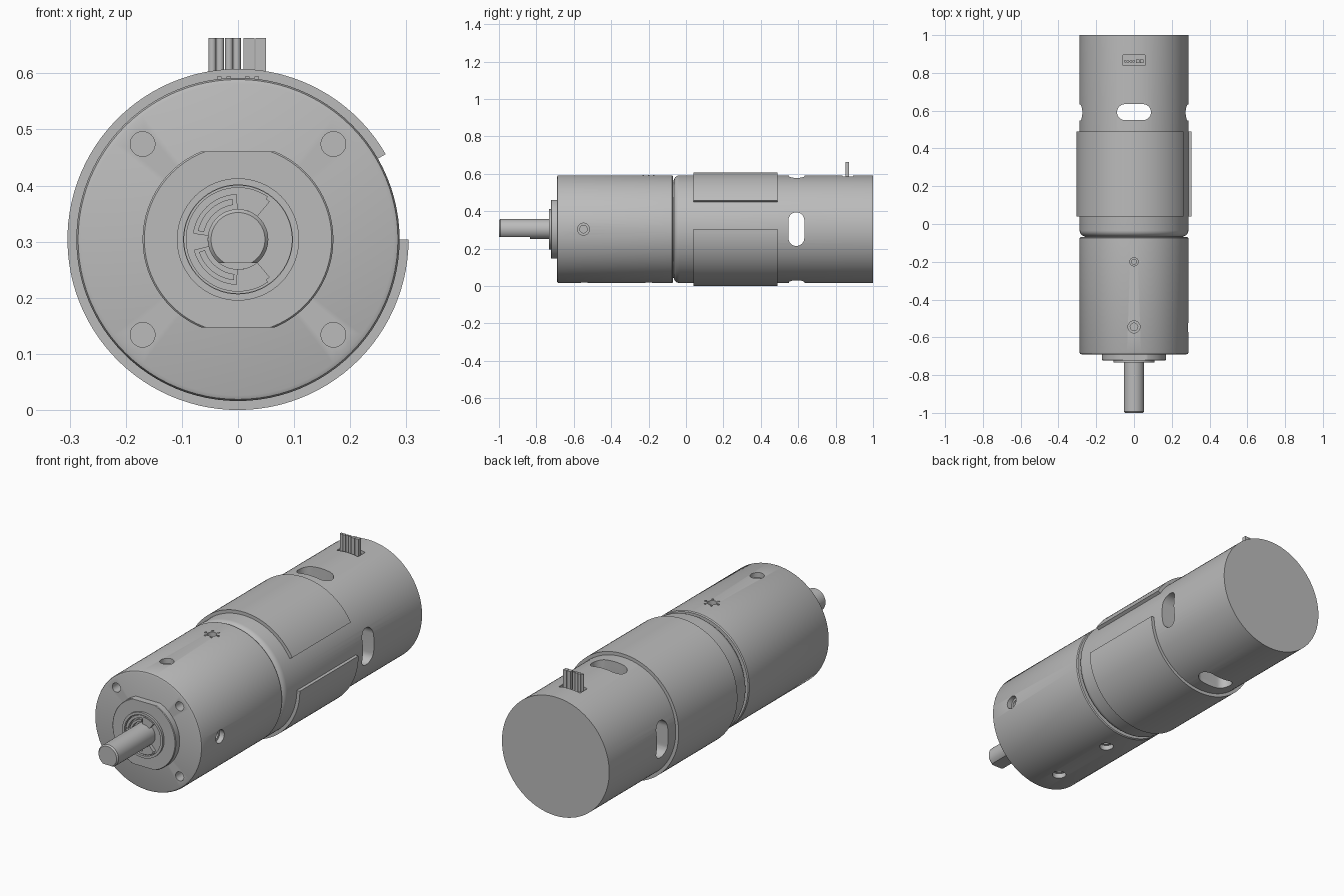
import bpy, bmesh
from math import cos, sin, pi, radians
from mathutils import Matrix, Vector

AXIS_Z = 0.304   # height of the motor axis
R = 0.288        # body radius

cube = bpy.data.objects.get("Cube")
if cube:
    bpy.data.objects.remove(cube, do_unlink=True)

metal = bpy.data.materials.new("grey metal")
metal.use_nodes = True
metal.diffuse_color = (0.5, 0.5, 0.5, 1)
metal.node_tree.nodes["Principled BSDF"].inputs["Base Color"].default_value = (0.5, 0.5, 0.5, 1)


def make(name, bm):
    bmesh.ops.remove_doubles(bm, verts=bm.verts, dist=1e-5)
    bmesh.ops.recalc_face_normals(bm, faces=bm.faces)
    mesh = bpy.data.meshes.new(name)
    bm.to_mesh(mesh)
    bm.free()
    mesh.materials.append(metal)
    ob = bpy.data.objects.new(name, mesh)
    bpy.context.collection.objects.link(ob)
    return ob


def lathe(name, profile, a0=0, a1=360, steps=96):
    """Revolve a closed (radius, y) loop about the motor axis."""
    bm = bmesh.new()
    full = a1 - a0 == 360
    count = steps if full else steps + 1
    rings = []
    for i in range(count):
        a = radians(a0 + (a1 - a0) * i / steps)
        rings.append([bm.verts.new((r * cos(a), y, AXIS_Z + r * sin(a))) for r, y in profile])
    n = len(profile)
    for i in range(steps):
        p, q = rings[i], rings[(i + 1) % count]
        for j in range(n):
            k = (j + 1) % n
            if profile[j][0] + profile[k][0] > 0:
                bm.faces.new((p[j], p[k], q[k], q[j]))
    if not full:
        bm.faces.new(rings[0])
        bm.faces.new(rings[-1])
    return make(name, bm)


def band(name, r0, r1, y0, y1, a0=0, a1=360, steps=48):
    return lathe(name, [(r0, y0), (r1, y0), (r1, y1), (r0, y1)], a0, a1, steps)


def cylinder(name, centre, direction, r, depth, segments=32):
    bm = bmesh.new()
    turn = Vector(direction).to_track_quat('Z', 'Y').to_matrix().to_4x4()
    bmesh.ops.create_cone(bm, cap_ends=True, segments=segments, radius1=r, radius2=r,
                          depth=depth, matrix=Matrix.Translation(centre) @ turn)
    return make(name, bm)


def box(name, centre, size):
    bm = bmesh.new()
    bmesh.ops.create_cube(bm, size=1, matrix=Matrix.Translation(centre) @ Matrix.Diagonal((*size, 1)))
    return make(name, bm)


def slot(name, y, length, width, reach, sideways):
    """Stadium prism running right through the axis."""
    bm = bmesh.new()
    half = length / 2 - width / 2
    pts = []
    for i in range(34):
        a = pi * (i if i < 17 else i - 1) / 16 - pi / 2
        u = (half if i < 17 else -half) + cos(a) * width / 2
        v = y + sin(a) * width / 2
        pts.append((-reach, v, AXIS_Z + u) if sideways else (u, v, AXIS_Z - reach))
    face = bm.faces.new([bm.verts.new(p) for p in pts])
    ext = bmesh.ops.extrude_face_region(bm, geom=[face])
    move = (2 * reach, 0, 0) if sideways else (0, 0, 2 * reach)
    bmesh.ops.translate(bm, vec=move, verts=[v for v in ext["geom"] if isinstance(v, bmesh.types.BMVert)])
    return make(name, bm)


def cut(ob, cutters):
    bpy.context.view_layer.objects.active = ob
    for c in cutters:
        m = ob.modifiers.new("cut", 'BOOLEAN')
        m.operation, m.object, m.solver = 'DIFFERENCE', c, 'EXACT'
        bpy.ops.object.modifier_apply(modifier=m.name)
        bpy.data.objects.remove(c, do_unlink=True)


parts = []

# Gearbox with chamfered rims
gearbox = lathe("gearbox", [(0, -0.69), (0.278, -0.69), (0.285, -0.687), (R, -0.68),
                            (R, -0.075), (0.284, -0.07), (0, -0.07)])
cutters = []
for sx in (-1, 1):
    for sz in (-1, 1):
        cutters.append(cylinder("screw_hole", (sx * 0.17, -0.69, AXIS_Z + sz * 0.17), (0, 1, 0), 0.022, 0.1))
# Stepped mounting holes round the side
for direction, y in (((0, 0, 1), -0.545), ((0, 0, -1), -0.545), ((1, 0, 0), -0.548),
                     ((0, 0, -1), -0.2), ((0, 0, 1), -0.2)):
    d = Vector(direction)
    at = Vector((0, y, AXIS_Z)) + d * R
    marked = y == -0.2 and d.z > 0
    cutters.append(cylinder("hole", at, d, 0.022 if marked else 0.032, 0.05))
    cutters.append(cylinder("hole_core", at, d, 0.013 if marked else 0.02, 0.12))
cut(gearbox, cutters)
parts.append(gearbox)

# Broken ring mark around the rear top hole
for i in range(6):
    a = i * pi / 3
    parts.append(box("ring_mark", (0.033 * cos(a), -0.2 + 0.033 * sin(a), AXIS_Z + R - 0.001),
                     (0.008, 0.008, 0.006)))

# Hollow motor can with a rounded front shoulder
shoulder = [(0.256 + 0.032 * sin(i * pi / 12), -0.034 - 0.032 * cos(i * pi / 12)) for i in range(7)]
can = lathe("motor_can", [(0, -0.066)] + shoulder +
            [(R, 1), (0, 1), (0, 0.98), (0.268, 0.98), (0.268, -0.03), (0, -0.03)])
cut(can, [slot("vent", 0.592, 0.18, 0.085, 0.4, False),
          slot("side_vent", 0.59, 0.18, 0.085, 0.4, True),
          box("terminal_window", (0, 0.866, AXIS_Z + R), (0.114, 0.056, 0.1))])
parts.append(can)
parts.append(lathe("neck", [(0, -0.072), (0.26, -0.072), (0.26, -0.05), (0, -0.05)]))

# Flux ring wrapped round the can, open on one side
parts.append(band("wrap_ring", R - 0.002, 0.304, 0.04, 0.49, 30, 360, 96))

# Terminal block and leads
parts.append(box("terminal_block", (0, 0.866, AXIS_Z + 0.255), (0.12, 0.062, 0.03)))
for x in (-0.046, -0.032, -0.016, -0.002):
    parts.append(cylinder("thin_lead", (x, 0.861, 0.609), (0, 0, 1), 0.007, 0.108, 16))
for x in (0.0195, 0.0405):
    parts.append(box("wide_lead", (x, 0.861, 0.609), (0.019, 0.019, 0.108)))

# Front boss with flats at top and bottom
boss = lathe("front_boss", [(0, -0.712), (0.096, -0.712), (0.096, -0.722), (0.167, -0.722),
                            (0.17, -0.719), (0.17, -0.68), (0, -0.68)])
cut(boss, [box("flat", (0, -0.7, AXIS_Z + s * 0.207), (0.5, 0.2, 0.1)) for s in (-1, 1)])
parts.append(boss)
parts.append(band("bearing_rim", 0.097, 0.109, -0.733, -0.7, steps=64))

# Retaining clip round the shaft
parts.append(band("clip_ring", 0.08, 0.093, -0.728, -0.708, 55, 305))
for a0, a1 in ((50, 92), (172, 194), (268, 310)):
    parts.append(band("clip_lug", 0.054, 0.088, -0.73, -0.708, a0, a1, 12))
for a0, a1 in ((98, 168), (198, 264)):
    parts.append(band("clip_arm", 0.062, 0.073, -0.728, -0.708, a0, a1, 16))

# Output shaft with a flat along the underside
shaft = lathe("shaft", [(0, -1), (0.048, -1), (0.054, -0.993), (0.054, -0.69), (0, -0.69)], steps=64)
cut(shaft, [box("shaft_flat", (0, -0.96, AXIS_Z - 0.092), (0.3, 0.25, 0.1))])
parts.append(shaft)

for ob in parts:
    bpy.ops.object.select_all(action='DESELECT')
    ob.select_set(True)
    bpy.context.view_layer.objects.active = ob
    bpy.ops.object.shade_smooth_by_angle(angle=radians(30))
